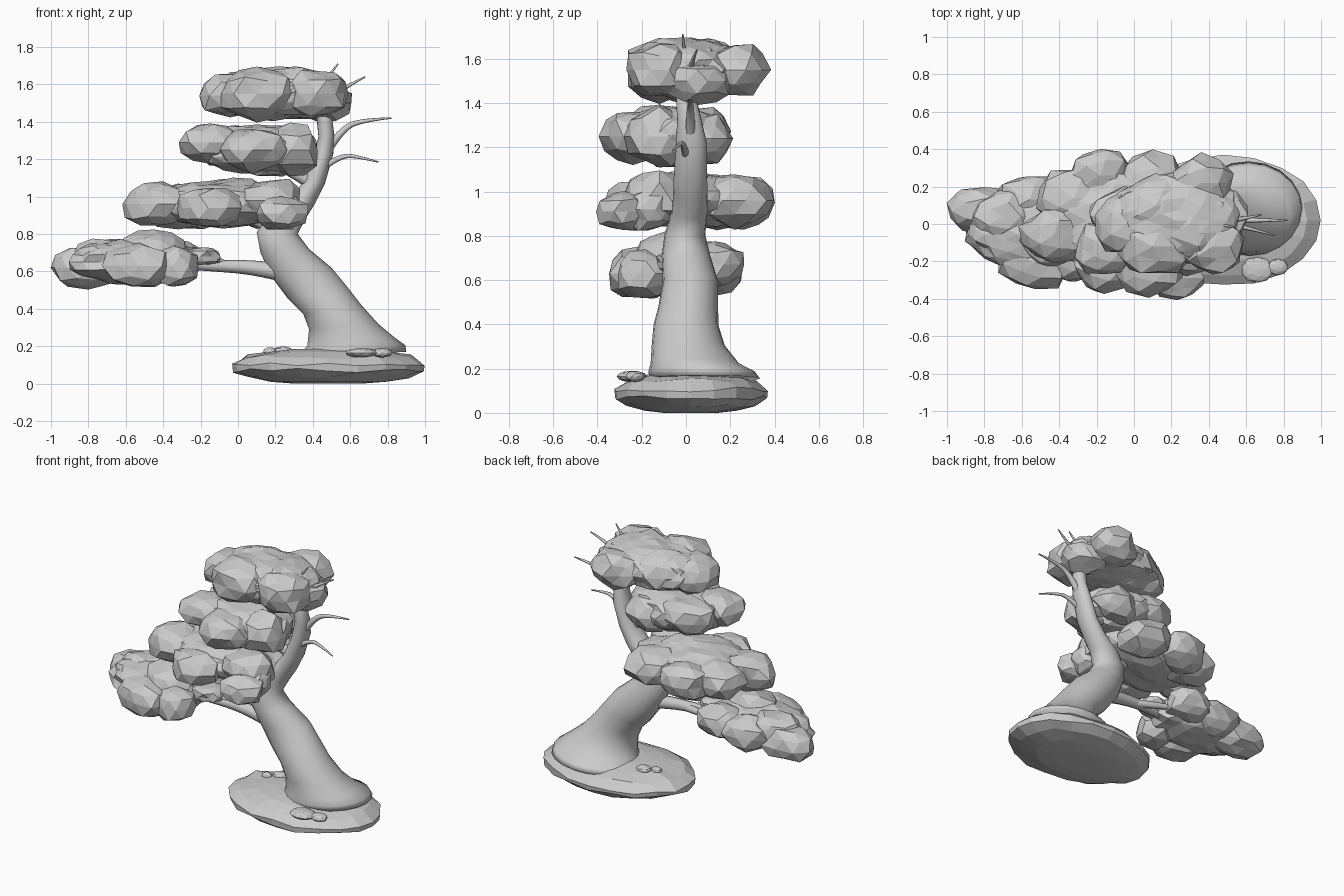
import bpy, bmesh, math, random
from mathutils import Vector

random.seed(11)
grey = bpy.data.materials.new("plain_grey")
grey.diffuse_color = (0.6, 0.6, 0.6, 1)


def finish(name, bm, smooth):
    bmesh.ops.recalc_face_normals(bm, faces=bm.faces[:])
    me = bpy.data.meshes.new(name)
    bm.to_mesh(me)
    bm.free()
    me.materials.append(grey)
    for p in me.polygons:
        p.use_smooth = smooth
    ob = bpy.data.objects.new(name, me)
    bpy.context.collection.objects.link(ob)
    return ob


def loft(name, rings, smooth):
    """Skin a list of equal-length point rings and cap both ends."""
    bm = bmesh.new()
    vs = [[bm.verts.new(p) for p in r] for r in rings]
    n = len(vs[0])
    for a, b in zip(vs, vs[1:]):
        for i in range(n):
            j = (i + 1) % n
            bm.faces.new((a[i], a[j], b[j], b[i]))
    bm.faces.new(vs[0])
    bm.faces.new(vs[-1])
    return finish(name, bm, smooth)


def rock(bm, centre, radii, jitter=0.17, subdiv=2):
    """Faceted, slightly boxy ellipsoid with uneven corners."""
    vs = bmesh.ops.create_icosphere(bm, subdivisions=subdiv, radius=1)["verts"]
    for v in vs:
        c = v.co.copy()
        c.z = math.copysign(abs(c.z) ** 0.85, c.z)
        k = 1.03 + random.uniform(-jitter, jitter * 0.5)
        v.co = Vector((centre[i] + c[i] * k * radii[i] for i in range(3)))


def clump(name, core, lumps):
    """Wide core slab with overlapping lumps around it."""
    bm = bmesh.new()
    rock(bm, core[:3], core[3:], 0.1, 3)
    for l in lumps:
        rock(bm, l[:3], l[3:])
    finish(name, bm, False)


def branch(name, pts, r0, r1):
    """Tapered smooth tube along a few points."""
    cu = bpy.data.curves.new(name, 'CURVE')
    cu.dimensions = '3D'
    cu.bevel_depth = 1
    cu.bevel_resolution = 2
    cu.resolution_u = 5
    cu.use_fill_caps = True
    s = cu.splines.new('NURBS')
    s.points.add(len(pts) - 1)
    s.use_endpoint_u = True
    s.order_u = 3
    for i, p in enumerate(pts):
        s.points[i].co = (*p, 1)
        s.points[i].radius = r0 + (r1 - r0) * i / (len(pts) - 1)
    cu.materials.append(grey)
    ob = bpy.data.objects.new(name, cu)
    bpy.context.collection.objects.link(ob)
    bpy.ops.object.select_all(action='DESELECT')
    ob.select_set(True)
    bpy.context.view_layer.objects.active = ob
    bpy.ops.object.convert(target='MESH')
    bpy.ops.object.shade_smooth()


# Rock base: lens-shaped profile (radius, z) stretched to an oval, uneven rim
N = 20
rim = [random.uniform(0.98, 1.015) for _ in range(N)]
rings = []
for r, z in [(0.35, 0), (0.6, 0.01), (0.84, 0.037), (0.99, 0.07), (1.0, 0.105),
             (0.86, 0.145), (0.62, 0.17), (0.35, 0.185)]:
    ring = []
    for i in range(N):
        a = math.tau * i / N
        k = r * rim[i]
        ring.append((0.48 + 0.52 * k * math.cos(a), 0.02 + 0.35 * k * math.sin(a),
                     z + (random.uniform(-0.012, 0.012) if 0.02 < z < 0.16 else 0)))
    rings.append(ring)
loft("rock_base", rings, False)

# Trunk: each ring is left x, z, right x, z, centre y, half depth
trunk_rings = [
    (0.32, 0.14, 0.90, 0.17, 0.085, 0.25), (0.34, 0.17, 0.895, 0.205, 0.07, 0.24),
    (0.37, 0.20, 0.84, 0.245, 0.04, 0.20),
    (0.38, 0.29, 0.75, 0.32, 0.01, 0.165), (0.35, 0.37, 0.66, 0.42, 0.0, 0.147),
    (0.27, 0.45, 0.59, 0.51, 0.01, 0.135), (0.18, 0.57, 0.50, 0.62, 0.02, 0.125),
    (0.12, 0.70, 0.38, 0.72, 0.0, 0.11), (0.10, 0.81, 0.32, 0.80, -0.005, 0.092),
    (0.18, 0.93, 0.36, 0.88, 0.015, 0.082), (0.28, 0.99, 0.41, 0.96, 0.02, 0.078),
    (0.35, 1.08, 0.465, 1.07, 0.02, 0.075), (0.40, 1.20, 0.51, 1.23, 0.025, 0.07),
    (0.43, 1.32, 0.515, 1.33, 0.015, 0.055), (0.42, 1.42, 0.50, 1.44, 0.0, 0.045),
    (0.36, 1.50, 0.43, 1.54, 0.0, 0.03)]
rings = []
for xl, zl, xr, zr, yc, ry in trunk_rings:
    ring = []
    for i in range(20):
        a = math.tau * i / 20
        t = 0.5 + 0.5 * math.cos(a)
        ring.append((xl + (xr - xl) * t, yc + ry * math.sin(a), zl + (zr - zl) * t))
    rings.append(ring)
loft("trunk", rings, True)

# Foliage pads, lowest to highest: centre xyz, radii xyz
clump("foliage_lowest", (-0.55, -0.02, 0.65, 0.35, 0.22, 0.12), [
    (-0.80, 0.07, 0.62, 0.20, 0.13, 0.11), (-0.70, 0.04, 0.69, 0.17, 0.14, 0.09),
    (-0.56, 0.13, 0.65, 0.18, 0.14, 0.11),
    (-0.53, -0.21, 0.63, 0.19, 0.15, 0.12), (-0.45, -0.08, 0.71, 0.18, 0.16, 0.115),
    (-0.36, 0.13, 0.67, 0.17, 0.14, 0.10), (-0.35, -0.18, 0.63, 0.15, 0.14, 0.11),
    (-0.20, -0.04, 0.68, 0.11, 0.10, 0.05)])
clump("foliage_lower", (-0.08, 0.02, 0.96, 0.38, 0.27, 0.125), [
    (-0.43, -0.06, 0.96, 0.18, 0.15, 0.13), (-0.32, 0.14, 0.95, 0.20, 0.17, 0.12),
    (-0.18, 0.26, 0.95, 0.17, 0.15, 0.125), (-0.16, -0.23, 0.94, 0.17, 0.14, 0.11),
    (-0.03, 0.0, 1.0, 0.20, 0.18, 0.11), (0.10, 0.22, 0.96, 0.18, 0.17, 0.12),
    (0.17, -0.12, 0.98, 0.18, 0.15, 0.12), (0.23, -0.17, 0.92, 0.13, 0.12, 0.10),
    (0.23, -0.29, 0.91, 0.15, 0.115, 0.09)])
clump("foliage_upper", (0.10, -0.06, 1.255, 0.33, 0.23, 0.13), [
    (-0.15, -0.13, 1.29, 0.17, 0.15, 0.11), (-0.05, 0.05, 1.27, 0.20, 0.14, 0.12),
    (0.08, -0.24, 1.25, 0.19, 0.14, 0.12), (0.14, -0.04, 1.24, 0.22, 0.18, 0.14),
    (0.28, -0.12, 1.25, 0.16, 0.15, 0.14), (0.22, 0.08, 1.24, 0.17, 0.12, 0.12)])
clump("foliage_top", (0.22, 0.02, 1.55, 0.36, 0.24, 0.14), [
    (-0.04, 0.0, 1.54, 0.18, 0.17, 0.12), (0.10, -0.12, 1.55, 0.22, 0.16, 0.14),
    (0.12, 0.10, 1.56, 0.22, 0.16, 0.13), (0.30, 0.0, 1.56, 0.25, 0.22, 0.14),
    (0.42, -0.12, 1.55, 0.18, 0.15, 0.13), (0.36, 0.22, 1.55, 0.17, 0.15, 0.12),
    (0.45, 0.05, 1.50, 0.17, 0.16, 0.10)])

# Branches carrying the pads
branch("low_branch", [(0.26, 0, 0.59), (0.1, 0, 0.62), (-0.1, 0, 0.63), (-0.4, -0.05, 0.64)], 0.05, 0.022)
branch("low_branch_fork", [(0.0, 0, 0.62), (-0.15, 0.06, 0.635), (-0.35, 0.1, 0.66)], 0.028, 0.015)
branch("low_twig", [(-0.05, 0, 0.63), (-0.1, -0.02, 0.67), (-0.2, -0.05, 0.69)], 0.015, 0.01)
branch("middle_branch", [(0.22, 0, 0.82), (0.1, 0.02, 0.9), (-0.15, 0.03, 0.93)], 0.05, 0.02)
branch("upper_branch", [(0.38, 0.01, 1.08), (0.28, -0.01, 1.14), (0.1, -0.05, 1.22)], 0.035, 0.02)

# Bare twigs on the outer side of the trunk
branch("twig_long", [(0.48, 0.02, 1.25), (0.56, 0.02, 1.37), (0.68, 0.02, 1.41), (0.82, 0.02, 1.42)], 0.024, 0.004)
branch("twig_short", [(0.46, 0.0, 1.16), (0.55, -0.01, 1.22), (0.64, -0.03, 1.215), (0.75, -0.06, 1.185)], 0.018, 0.004)
branch("twig_top", [(0.44, 0, 1.6), (0.49, -0.01, 1.65), (0.535, -0.015, 1.71)], 0.012, 0.004)
branch("twig_side", [(0.52, 0.02, 1.55), (0.6, 0.03, 1.6), (0.68, 0.05, 1.64)], 0.014, 0.004)

# Small stones lying on the base
bm = bmesh.new()
for x, y, z, r in [(0.66, -0.245, 0.165, 0.085), (0.77, -0.23, 0.165, 0.055),
                   (0.24, 0.11, 0.175, 0.05), (0.17, 0.07, 0.17, 0.035)]:
    rock(bm, (x, y, z), (r, r * 0.8, 0.024), 0.05)
finish("stones", bm, False)
